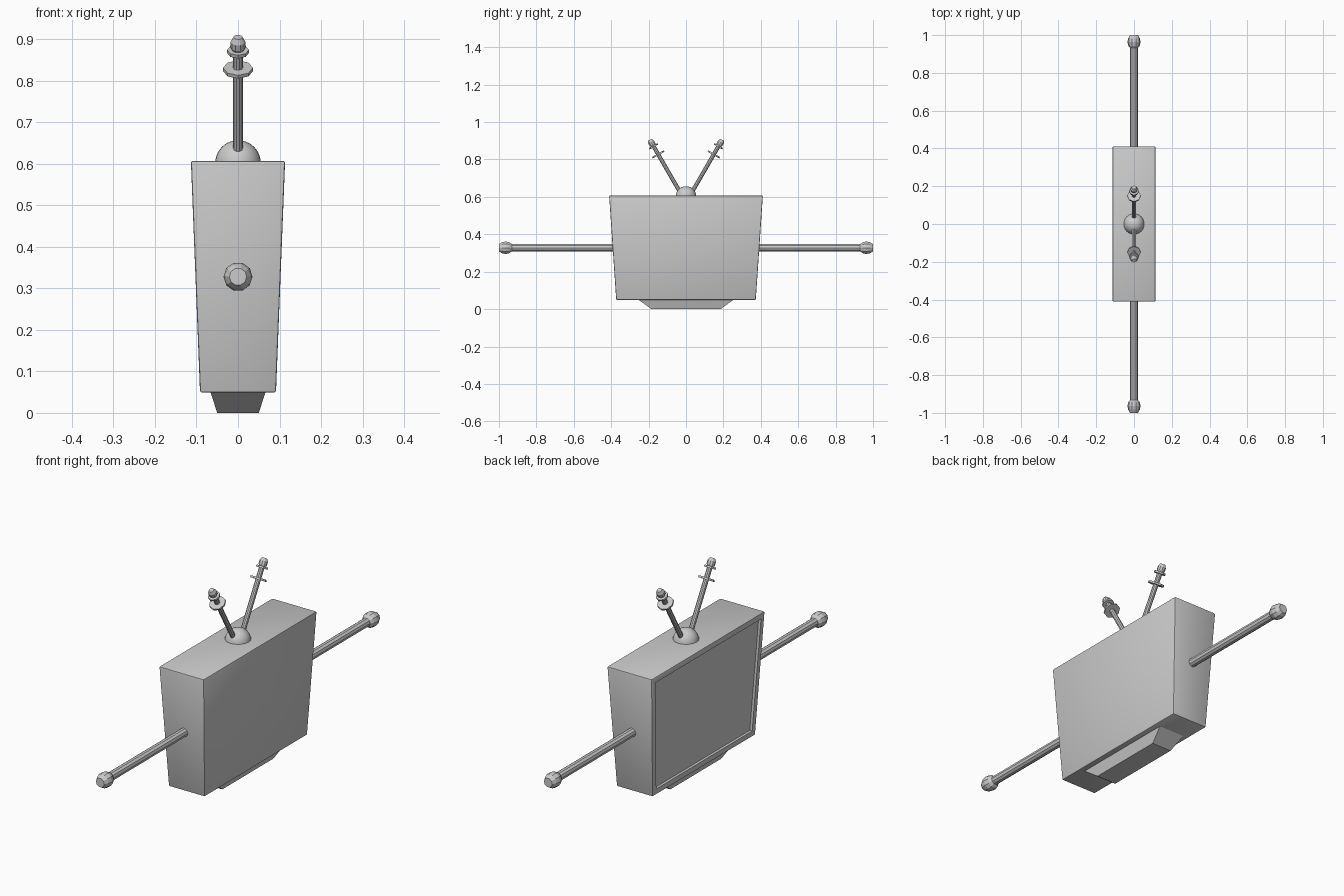
import bpy, bmesh, math
from mathutils import Vector, Matrix

if "Cube" in bpy.data.objects:
    bpy.data.objects.remove(bpy.data.objects["Cube"])


def finish(bm, name, smooth=None):
    bmesh.ops.recalc_face_normals(bm, faces=bm.faces)
    me = bpy.data.meshes.new(name)
    bm.to_mesh(me)
    bm.free()
    ob = bpy.data.objects.new(name, me)
    bpy.context.collection.objects.link(ob)
    if smooth:
        bpy.ops.object.select_all(action='DESELECT')
        ob.select_set(True)
        bpy.context.view_layer.objects.active = ob
        bpy.ops.object.shade_smooth_by_angle(angle=math.radians(smooth))
    return ob


def frustum(z0, hx0, hy0, z1, hx1, hy1):
    bm = bmesh.new()
    bmesh.ops.create_cube(bm, size=2)
    for v in bm.verts:
        top = v.co.z > 0
        v.co.x *= hx1 if top else hx0
        v.co.y *= hy1 if top else hy0
        v.co.z = z1 if top else z0
    return bm


def lathe(name, profile, origin, axis, sides=10, smooth=None):
    """Spin (radius, distance) points around an axis through origin."""
    bm = bmesh.new()
    verts = [bm.verts.new((r, 0, d)) for r, d in profile]
    edges = [bm.edges.new(p) for p in zip(verts, verts[1:])]
    bmesh.ops.spin(bm, geom=verts + edges, cent=(0, 0, 0), axis=(0, 0, 1),
                   angle=math.tau, steps=sides)
    bmesh.ops.remove_doubles(bm, verts=bm.verts, dist=1e-5)
    rot = Vector((0, 0, 1)).rotation_difference(Vector(axis)).to_matrix().to_4x4()
    bm.transform(Matrix.Translation(origin) @ rot)
    return finish(bm, name, smooth)


# tapered cabinet with a shallow recessed screen on the -x face
bm = frustum(0.049, 0.0915, 0.373, 0.607, 0.1135, 0.411)
bmesh.ops.bevel(bm, geom=bm.edges[:], offset=0.005, segments=2, profile=0.5,
                affect='EDGES')
bm.normal_update()
screen = max(bm.faces, key=lambda f: f.calc_area() if f.normal.x < -0.8 else 0)
bmesh.ops.inset_individual(bm, faces=[screen], thickness=0.03)
inner = bmesh.ops.extrude_discrete_faces(bm, faces=[screen])['faces'][0]
bmesh.ops.translate(bm, verts=inner.verts[:], vec=(0.012, 0, 0))
finish(bm, "cabinet", 40)

# tapered foot
finish(frustum(0, 0.05, 0.185, 0.052, 0.067, 0.257), "foot")

# dome holding the antennas
dome = [(0.055 * math.cos(a), 0.055 * math.sin(a))
        for a in (math.pi / 2 * i / 6 for i in range(7))]
lathe("antenna_dome", [(0, -0.005), (0.055, -0.005)] + dome[:-1] + [(0, 0.055)],
      (0, 0, 0.602), (0, 0, 1), 24, 40)


def disc(r, d, t=0.009):
    return [(0, d - t / 2), (r, d - t / 2), (r, d + t / 2), (0, d + t / 2)]


for s, side in ((-1, "front"), (1, "back")):
    # side arm with faceted knob
    axis = (0, s, 0)
    at = (0, 0, 0.328)
    lathe(side + "_arm", [(0, 0.37), (0.02, 0.37), (0.02, 0.94), (0, 0.94)],
          at, axis, 10)
    lathe(side + "_arm_knob", [(0, 0.928), (0.018, 0.928), (0.03, 0.943),
                               (0.035, 0.963), (0.031, 0.983), (0.021, 1.0),
                               (0, 1.0)], at, axis, 10)
    # tilted antenna with two rings and a tip
    axis = (0, s * 0.5, math.sqrt(0.75))
    at = (0, 0, 0.57)
    lathe(side + "_antenna_rod", [(0, 0.04), (0.0115, 0.04), (0.0115, 0.36), (0, 0.36)],
          at, axis, 10)
    lathe(side + "_antenna_ring", disc(0.036, 0.297), at, axis, 8)
    lathe(side + "_antenna_small_ring", disc(0.026, 0.347), at, axis, 8)
    lathe(side + "_antenna_tip", [(0, 0.348), (0.012, 0.348), (0.018, 0.358),
                                  (0.018, 0.374), (0.011, 0.387), (0, 0.387)],
          at, axis, 10)
